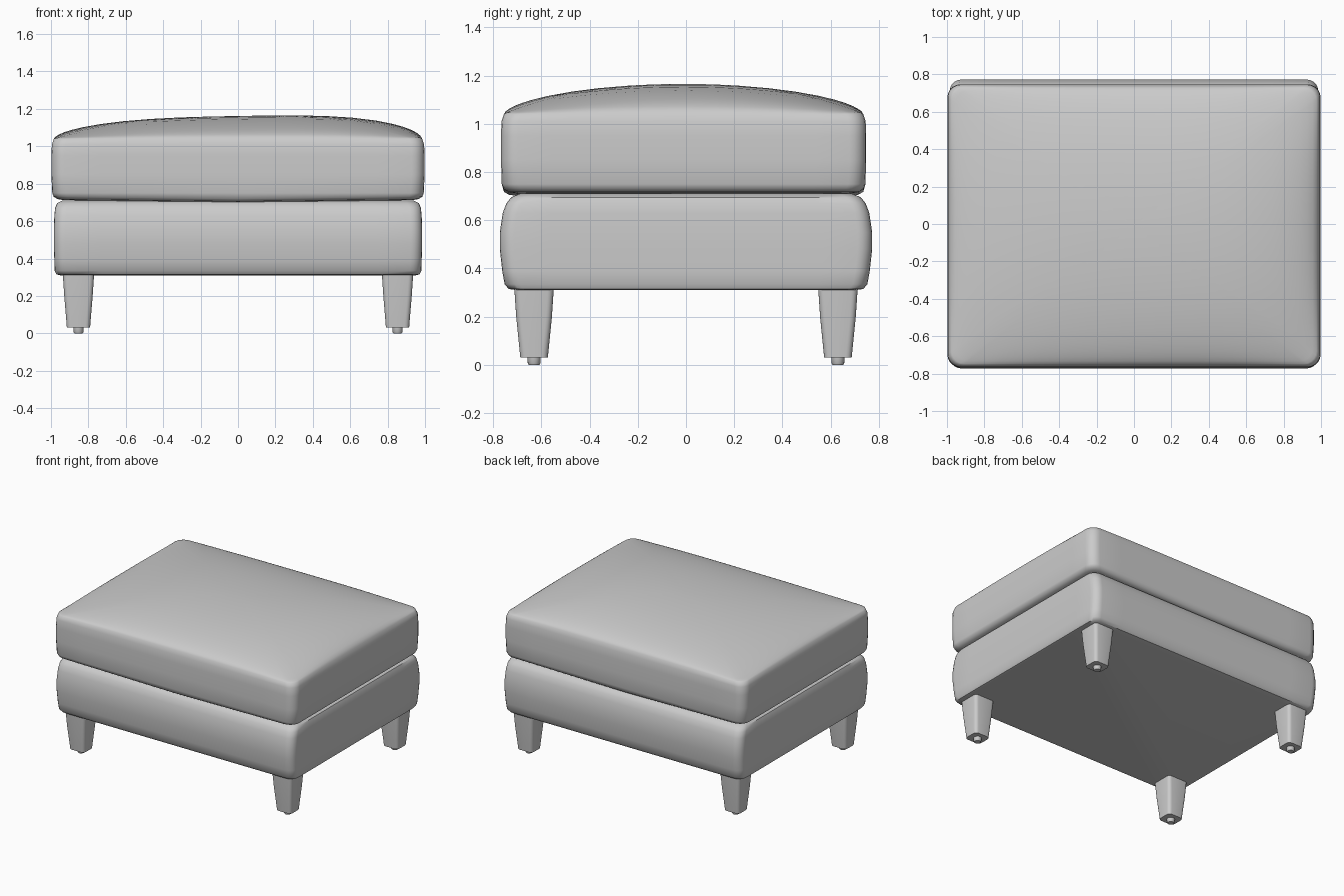
import bpy, bmesh, math

cube = bpy.data.objects.get("Cube")
if cube:
    bpy.data.objects.remove(cube, do_unlink=True)

GREY = (0.6, 0.6, 0.6, 1)
fabric = bpy.data.materials.new("grey")
fabric.use_nodes = True
fabric.diffuse_color = GREY
fabric.node_tree.nodes["Principled BSDF"].inputs["Base Color"].default_value = GREY


def rounded_rect(hx, hy, r, side=10, arc=5):
    """Counter-clockwise rounded rectangle with subdivided sides."""
    corners = []
    for k, (sx, sy) in enumerate([(1, 1), (-1, 1), (-1, -1), (1, -1)]):
        for i in range(arc + 1):
            a = math.pi / 2 * (k + i / arc)
            corners.append((sx * (hx - r) + r * math.cos(a), sy * (hy - r) + r * math.sin(a)))
    pts = []
    for i, (x, y) in enumerate(corners):
        pts.append((x, y))
        if i % (arc + 1) == arc:
            nx, ny = corners[(i + 1) % len(corners)]
            pts += [(x + (nx - x) * j / side, y + (ny - y) * j / side) for j in range(1, side)]
    return pts


def loft(name, rings, location=(0, 0, 0), angle=40):
    """Skin a stack of equal-length closed rings and cap both ends."""
    bm = bmesh.new()
    loops = [[bm.verts.new(p) for p in ring] for ring in rings]
    n = len(loops[0])
    for low, high in zip(loops, loops[1:]):
        for i in range(n):
            j = (i + 1) % n
            bm.faces.new((low[i], low[j], high[j], high[i]))
    bm.faces.new(loops[0][::-1])
    bm.faces.new(loops[-1])
    mesh = bpy.data.meshes.new(name)
    bm.to_mesh(mesh)
    bm.free()
    mesh.materials.append(fabric)
    obj = bpy.data.objects.new(name, mesh)
    obj.location = location
    bpy.context.collection.objects.link(obj)
    bpy.ops.object.select_all(action='DESELECT')
    obj.select_set(True)
    bpy.context.view_layer.objects.active = obj
    bpy.ops.object.shade_smooth_by_angle(angle=math.radians(angle))
    return obj


def stack(profile, r):
    """Rings from (half width, half depth, height) rows."""
    return [[(x, y, z) for x, y in rounded_rect(hx, hy, r)] for hx, hy, z in profile]


# Upholstered base with bulging front and back
base_profile = [
    (0.95, 0.70, 0.31), (0.97, 0.735, 0.315), (0.98, 0.752, 0.335), (0.982, 0.762, 0.39),
    (0.985, 0.772, 0.48), (0.985, 0.772, 0.55), (0.982, 0.76, 0.63), (0.978, 0.745, 0.67),
    (0.968, 0.725, 0.695), (0.94, 0.69, 0.71),
]
loft("base", stack(base_profile, 0.06))

# Seat cushion: straight boxed sides, then a domed top
HX, HY = 0.985, 0.745
cushion_profile = [
    (0.93, 0.69, 0.705), (0.965, 0.725, 0.71), (0.985, 0.745, 0.722), (0.993, 0.754, 0.75),
    (0.998, 0.757, 0.85), (0.998, 0.757, 0.95), (0.995, 0.755, 1.01), (HX, HY, 1.04),
]
rings = stack(cushion_profile, 0.07)


def crown(x, y):
    u, v = min(abs(x) / HX, 1), min(abs(y) / HY, 1)
    dome = ((1 - u ** 3) * (1 - v ** 2)) ** 0.6
    return 1.04 + dome * (0.122 + 0.018 * x)


for s in (0.99, 0.97, 0.94, 0.9, 0.84, 0.75, 0.62, 0.48, 0.32, 0.16, 0.04):
    rings.append([(x * s, y * s, crown(x * s, y * s)) for x, y in rounded_rect(HX, HY, 0.07)])

# Soft sag along the bottom front and back edges
rings[:3] = [[(x, y, z - 0.012 * (1 - abs(x)) + 0.008) for x, y, z in ring] for ring in rings[:3]]
loft("cushion", rings, (0, -0.01, 0), 50)

# Tapered legs with small round glides
leg_profile = [(0.062, 0.057, 0.03), (0.066, 0.062, 0.08), (0.076, 0.074, 0.2), (0.084, 0.082, 0.32)]
for side, sx in (("left", 1), ("right", -1)):
    for end, sy in (("front", -1), ("back", 1)):
        place = (sx * 0.853, sy * 0.63, 0)
        leg_rings = [[(x, y, z) for x, y in rounded_rect(hx, hy, 0.025, 2, 4)]
                     for hx, hy, z in leg_profile]
        loft(f"{end}_{side}_leg", leg_rings, place)
        glide_rings = [[(r * math.cos(a), r * math.sin(a), z)
                        for a in (math.tau * i / 16 for i in range(16))]
                       for r, z in ((0.022, 0), (0.026, 0.006), (0.028, 0.035))]
        loft(f"{end}_{side}_glide", glide_rings, place)
